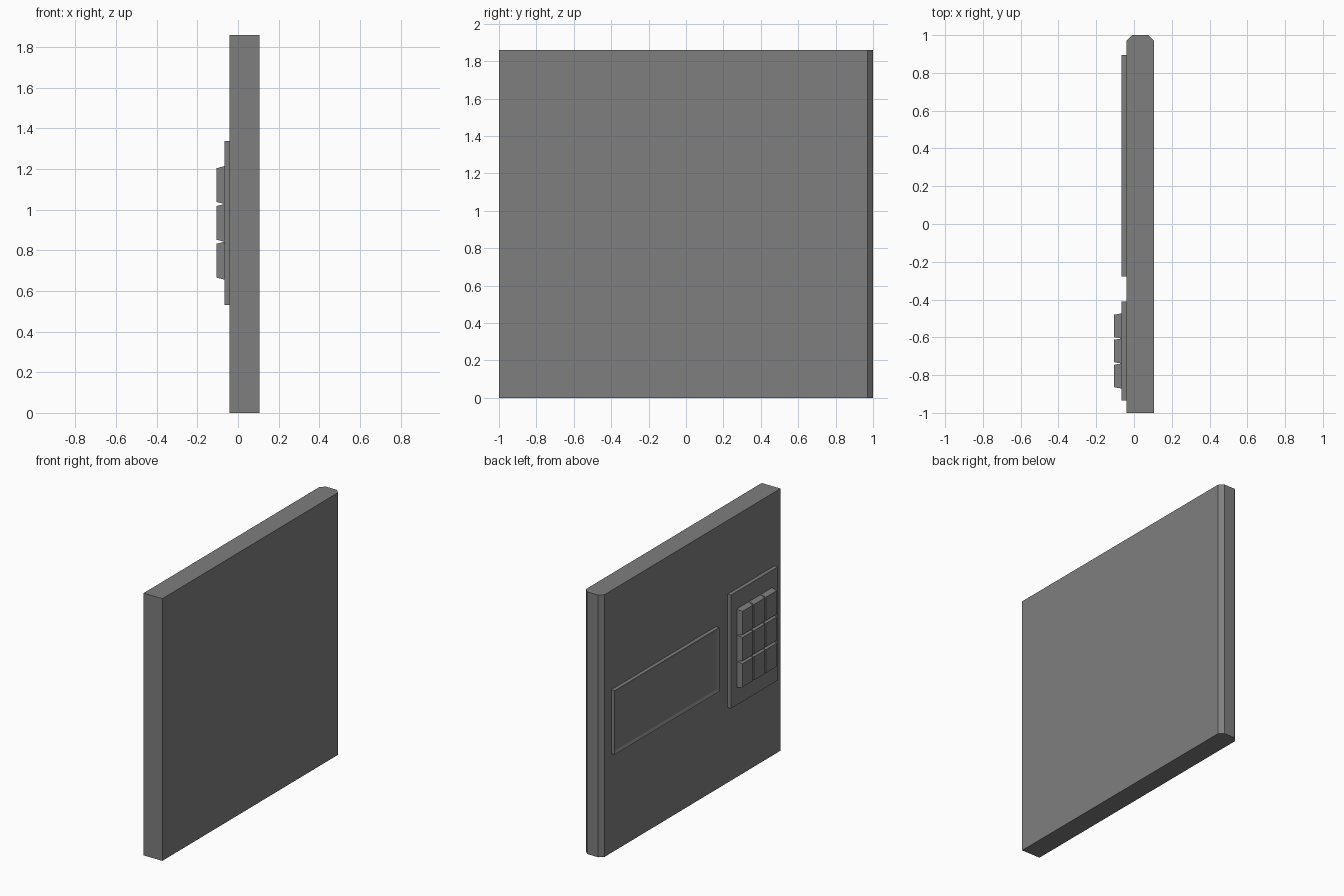
import bpy, bmesh

if "Cube" in bpy.data.objects:
    bpy.data.objects.remove(bpy.data.objects["Cube"])

# dark grey shared by all parts
dark = bpy.data.materials.new("dark_grey")
dark.diffuse_color = (0.21, 0.21, 0.21, 1)
dark.use_nodes = True
dark.node_tree.nodes["Principled BSDF"].inputs["Base Color"].default_value = dark.diffuse_color


def make(name, bm):
    bmesh.ops.recalc_face_normals(bm, faces=bm.faces)
    mesh = bpy.data.meshes.new(name)
    bm.to_mesh(mesh)
    bm.free()
    mesh.materials.append(dark)
    obj = bpy.data.objects.new(name, mesh)
    bpy.context.collection.objects.link(obj)
    return obj


def block(x0, x1, y0, y1, z0, z1, taper_y=0.0, taper_z=0.0):
    """Box whose -x face is narrowed by the taper amounts."""
    bm = bmesh.new()
    bmesh.ops.create_cube(bm, size=1)
    for v in bm.verts:
        outer = v.co.x < 0
        sy, sz = (1 if v.co.y > 0 else -1), (1 if v.co.z > 0 else -1)
        v.co.x = x0 if outer else x1
        v.co.y = (y1 if sy > 0 else y0) - (sy * taper_y if outer else 0)
        v.co.z = (z1 if sz > 0 else z0) - (sz * taper_z if outer else 0)
    return bm


BACK, PLATE, FACE = -0.041, -0.067, -0.106

# main slab with both vertical edges chamfered at the +y end
bm = block(BACK, 0.106, -1, 1, 0, 1.86)
edges = [e for e in bm.edges if all(v.co.y > 0.9 for v in e.verts)
         and abs(e.verts[0].co.z - e.verts[1].co.z) > 1]
bmesh.ops.bevel(bm, geom=edges, offset=0.03, segments=1, affect='EDGES')
make("door_slab", bm)

# display panel with a thin rim and shallow recess
bm = block(PLATE, BACK, -0.278, 0.895, 0.703, 1.157)
bm.faces.ensure_lookup_table()
front = min(bm.faces, key=lambda f: f.calc_center_median().x)
bmesh.ops.inset_region(bm, faces=[front], thickness=0.03)
for v in front.verts:
    v.co.x += 0.008
make("display_panel", bm)

# keypad plate
make("keypad_plate", block(PLATE, BACK, -0.935, -0.409, 0.532, 1.337))

# three by three grid of tapered keys
W, H = 0.1325, 0.186
for row in range(3):
    for col in range(3):
        y, z = -0.871 + col * W, 0.656 + row * H
        make(f"key_{row + 1}_{col + 1}",
             block(FACE, PLATE, y, y + W, z, z + H, 0.007, 0.01))
